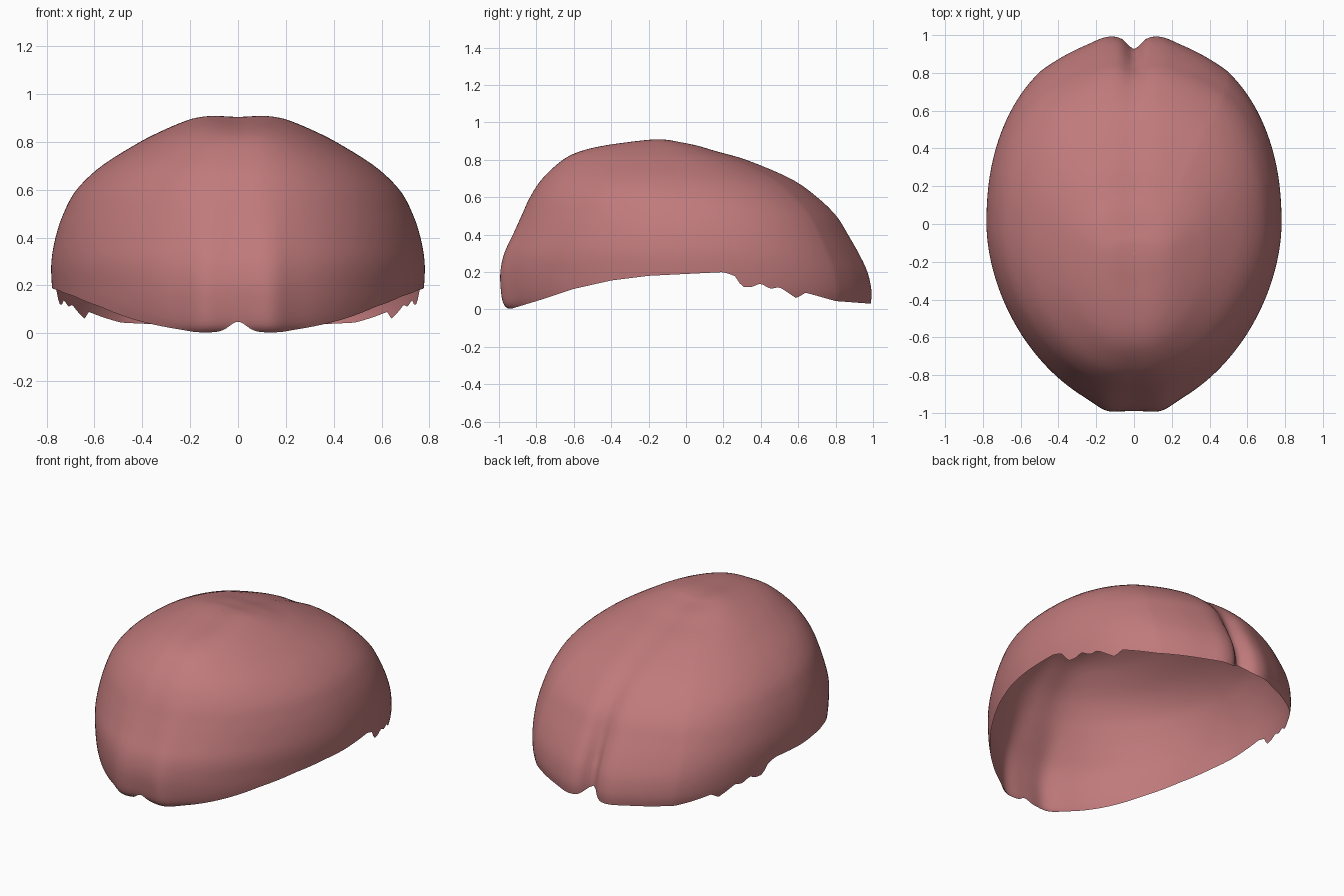
import bpy, bmesh, math
from mathutils import Vector

if "Cube" in bpy.data.objects:
    bpy.data.objects.remove(bpy.data.objects["Cube"])

# Profile rows: height, front y, back y, half width
ROWS = [(0, -.95, .975, .72), (.03, -.98, .985, .74), (.1, -.995, .99, .765),
        (.2, -1.0, .97, .778), (.3, -.98, .925, .78), (.4, -.935, .87, .763),
        (.5, -.89, .81, .73), (.6, -.845, .71, .675), (.7, -.78, .57, .57),
        (.8, -.675, .34, .41), (.85, -.58, .17, .31), (.88, -.46, .07, .24),
        (.9, -.32, -.03, .18), (.912, -.22, -.09, .10), (.915, -.15, -.15, 0)]
# Lower edge: y, height (ragged towards the back)
RIM = [(-1, 0), (-.93, .005), (-.75, .06), (-.6, .11), (-.4, .155), (-.2, .18),
       (0, .19), (.2, .2), (.26, .18), (.3, .12), (.35, .12), (.4, .14),
       (.45, .11), (.5, .12), (.59, .06), (.64, .09), (.8, .045), (1, .03)]
COLS, LEVELS = 280, 48


def profile(t):
    """Smooth (Catmull-Rom) sample of the profile rows."""
    last = len(ROWS) - 1
    i = min(int(t), last - 1)
    u = t - i
    p = [ROWS[max(0, min(last, i + k))] for k in (-1, 0, 1, 2)]
    return [b + .5 * u * (c - a + u * (2*a - 5*b + 4*c - d + u * (3*(b - c) + d - a)))
            for a, b, c, d in zip(*p)]


def rim_height(y):
    for (y0, z0), (y1, z1) in zip(RIM, RIM[1:]):
        if y <= y1:
            return z0 + (z1 - z0) * max(0, y - y0) / (y1 - y0)
    return RIM[-1][1]


def row_at(z):
    lo, hi = 0, 6
    for _ in range(25):
        mid = (lo + hi) / 2
        lo, hi = (mid, hi) if profile(mid)[0] < z else (lo, mid)
    return lo


def point(a, t):
    z, front, back, w = profile(t)
    yc = -.15 * (max(z, 0) / .915) ** 4
    c, s = math.cos(a), math.sin(a)
    n = 2.28 if s > 0 else 1.78 + .2 * min(1, max(0, z / .5 - .4))
    x = w * math.copysign(abs(c) ** (2 / n), c)
    y = yc + (back - yc if s > 0 else yc - front) * math.copysign(abs(s) ** (2 / n), s)
    # narrow the rear tip
    if s > 0:
        x *= 1 - .12 * max(0, s - .8) / .2
    # paired lobes at front and back, fading upwards
    fade = max(0, 1 - z / .6) * abs(s)
    y += (.015 if s > 0 else -.025) * fade * math.exp(-((abs(x) - .15) / .07) ** 2)
    # midline groove, deepest at the back
    k = min(1, max(0, (y - .5) / .45))
    depth = (.01 + .055 * k ** 3) * math.exp(-(x / (.09 - .04 * k)) ** 2)
    p = Vector((x, y, z))
    return p - (p - Vector((0, 0, .2))).normalized() * depth


bm = bmesh.new()
rings = [[] for _ in range(LEVELS)]
for j in range(COLS):
    a = math.tau * j / COLS
    t0 = 2
    for _ in range(4):
        p = point(a, t0)
        t0 = row_at(rim_height(p.y) + .045 * math.exp(-(p.x / .05) ** 2))
    for k in range(LEVELS):
        t = t0 + (len(ROWS) - 1.06 - t0) * k / (LEVELS - 1)
        rings[k].append(bm.verts.new(point(a, t)))
for low, high in zip(rings, rings[1:]):
    for j in range(COLS):
        m = (j + 1) % COLS
        bm.faces.new((low[j], low[m], high[m], high[j]))
crown = bm.verts.new((0, -.15, .905))
for j in range(COLS):
    bm.faces.new((rings[-1][j], rings[-1][(j + 1) % COLS], crown))
for f in bm.faces:
    f.smooth = True

mesh = bpy.data.meshes.new("lobed_shell")
bm.to_mesh(mesh)
bm.free()
shell = bpy.data.objects.new("lobed_shell", mesh)
bpy.context.collection.objects.link(shell)
mat = bpy.data.materials.new("dusty_pink")
mat.diffuse_color = (.53, .195, .20, 1)
mat.use_nodes = True
mat.node_tree.nodes["Principled BSDF"].inputs["Base Color"].default_value = mat.diffuse_color
mesh.materials.append(mat)
